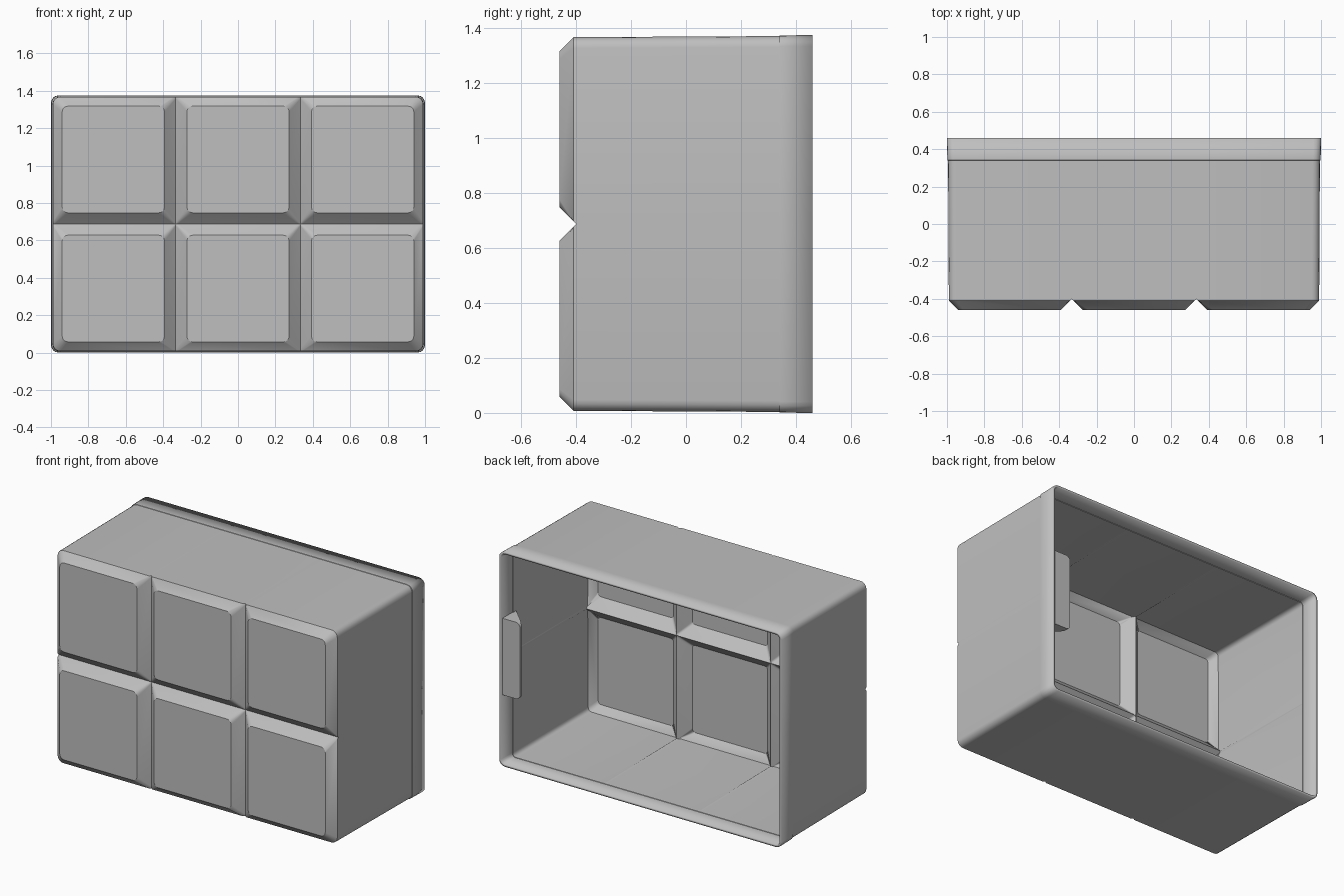
import bpy, bmesh, math
from mathutils import Vector

if "Cube" in bpy.data.objects:
    bpy.data.objects.remove(bpy.data.objects["Cube"], do_unlink=True)

grey = bpy.data.materials.new("light grey")
grey.use_nodes = True
COLOUR = (0.52, 0.52, 0.52, 1)
grey.diffuse_color = COLOUR
grey.node_tree.nodes["Principled BSDF"].inputs["Base Color"].default_value = COLOUR

MID_Z = 0.6875
HALF_X, HALF_Z = 0.99, 0.68        # half size of the rim behind the front chamfer
GROOVE_X = 0.333
FRONT, GROOVE_Y, RIM_Y = -0.46, -0.40, -0.41
ARC = 4


def finish(bm, name):
    mesh = bpy.data.meshes.new(name)
    bm.to_mesh(mesh)
    bm.free()
    ob = bpy.data.objects.new(name, mesh)
    bpy.context.collection.objects.link(ob)
    mesh.materials.append(grey)
    bpy.ops.object.select_all(action='DESELECT')
    ob.select_set(True)
    bpy.context.view_layer.objects.active = ob
    bpy.ops.object.shade_smooth_by_angle(angle=math.radians(28))
    return ob


def corner_points(cx, cz, sx, sz, radius, square):
    """Points round one corner, from the x side to the z side."""
    pts = []
    for k in range(ARC + 1):
        a = math.pi / 2 * k / ARC
        c, s = math.cos(a), math.sin(a)
        if square:
            c, s = min(1, c * math.sqrt(2)), min(1, s * math.sqrt(2))
        pts.append((cx - sx * radius * (1 - c), cz - sz * radius * (1 - s)))
    return pts


def ring(x0, x1, z0, z1, style):
    """Closed loop of a rectangle; style gives radius and squareness per corner."""
    pts = []
    for sx, sz in ((1, 1), (-1, 1), (-1, -1), (1, -1)):
        x, z = (x1 if sx > 0 else x0), (z1 if sz > 0 else z0)
        part = corner_points(x, z, sx, sz, *style(x, z))
        pts += part if sx * sz > 0 else part[::-1]
    return pts


def rim_style(x, z):
    at_box_corner = abs(x) > 0.9 and abs(z) > 0.5
    return (0.04, False) if at_box_corner else (0.01, True)


def rim_depth(x, z):
    d = min(abs(abs(x) - GROOVE_X), abs(z))
    return max(RIM_Y, GROOVE_Y - d)


# Outer shell: six raised pads with sloped borders, then the drafted side walls
bm = bmesh.new()
xs = (-HALF_X, -GROOVE_X, GROOVE_X, HALF_X)
zs = (-HALF_Z, 0, HALF_Z)


def inset(v):
    return 0.05 if abs(v) > 0.6 else 0.06


for x0, x1 in zip(xs, xs[1:]):
    for z0, z1 in zip(zs, zs[1:]):
        pad = ring(x0 + inset(x0), x1 - inset(x1), z0 + inset(z0), z1 - inset(z1),
                   lambda x, z: (0.03, False))
        rim = ring(x0, x1, z0, z1, rim_style)
        inner = [bm.verts.new((x, FRONT, z)) for x, z in pad]
        outer = [bm.verts.new((x, rim_depth(x, z), z)) for x, z in rim]
        bm.faces.new(inner)
        n = len(inner)
        for i in range(n):
            j = (i + 1) % n
            bm.faces.new((inner[i], inner[j], outer[j], outer[i]))
bmesh.ops.remove_doubles(bm, verts=bm.verts, dist=0.0005)

# Each step back: depth, half width, half height (the second is a tiny lip)
last_x, last_z = HALF_X, HALF_Z
for y, hx, hz in ((0.34, 0.994, 0.684), (0.341, 0.998, 0.6865), (0.46, 1.0, 0.6875)):
    edges = [e for e in bm.edges if e.is_boundary]
    new = bmesh.ops.extrude_edge_only(bm, edges=edges)["geom"]
    for v in new:
        if isinstance(v, bmesh.types.BMVert):
            v.co = Vector((v.co.x * hx / last_x, y, v.co.z * hz / last_z))
    last_x, last_z = hx, hz

bmesh.ops.recalc_face_normals(bm, faces=bm.faces)
front_face = min(bm.faces, key=lambda f: f.calc_center_median().y)
if front_face.normal.y > 0:
    bmesh.ops.reverse_faces(bm, faces=bm.faces)
bmesh.ops.translate(bm, verts=bm.verts, vec=(0, 0, MID_Z))
shell = finish(bm, "open_back_shell")
wall = shell.modifiers.new("wall thickness", 'SOLIDIFY')
wall.thickness = 0.015
wall.offset = -1
wall.use_even_offset = True

# Wedge tab on the inside of the left wall, near the open back
bm = bmesh.new()
tab = [(0.988, 0.45), (0.988, 0.31), (0.86, 0.435), (0.86, 0.45)]
base = bm.faces.new([bm.verts.new((x, y, 0.45)) for x, y in tab])
top = bmesh.ops.extrude_face_region(bm, geom=[base])["geom"]
bmesh.ops.translate(bm, verts=[v for v in top if isinstance(v, bmesh.types.BMVert)],
                    vec=(0, 0, 0.49))
tips = [e for e in bm.edges
        if all(v.co.x < 0.9 for v in e.verts) and abs(e.verts[0].co.z - e.verts[1].co.z) < 0.01]
bmesh.ops.bevel(bm, geom=tips, offset=0.03, segments=4, profile=0.5, affect='EDGES')
bmesh.ops.recalc_face_normals(bm, faces=bm.faces)
finish(bm, "inner_tab")
